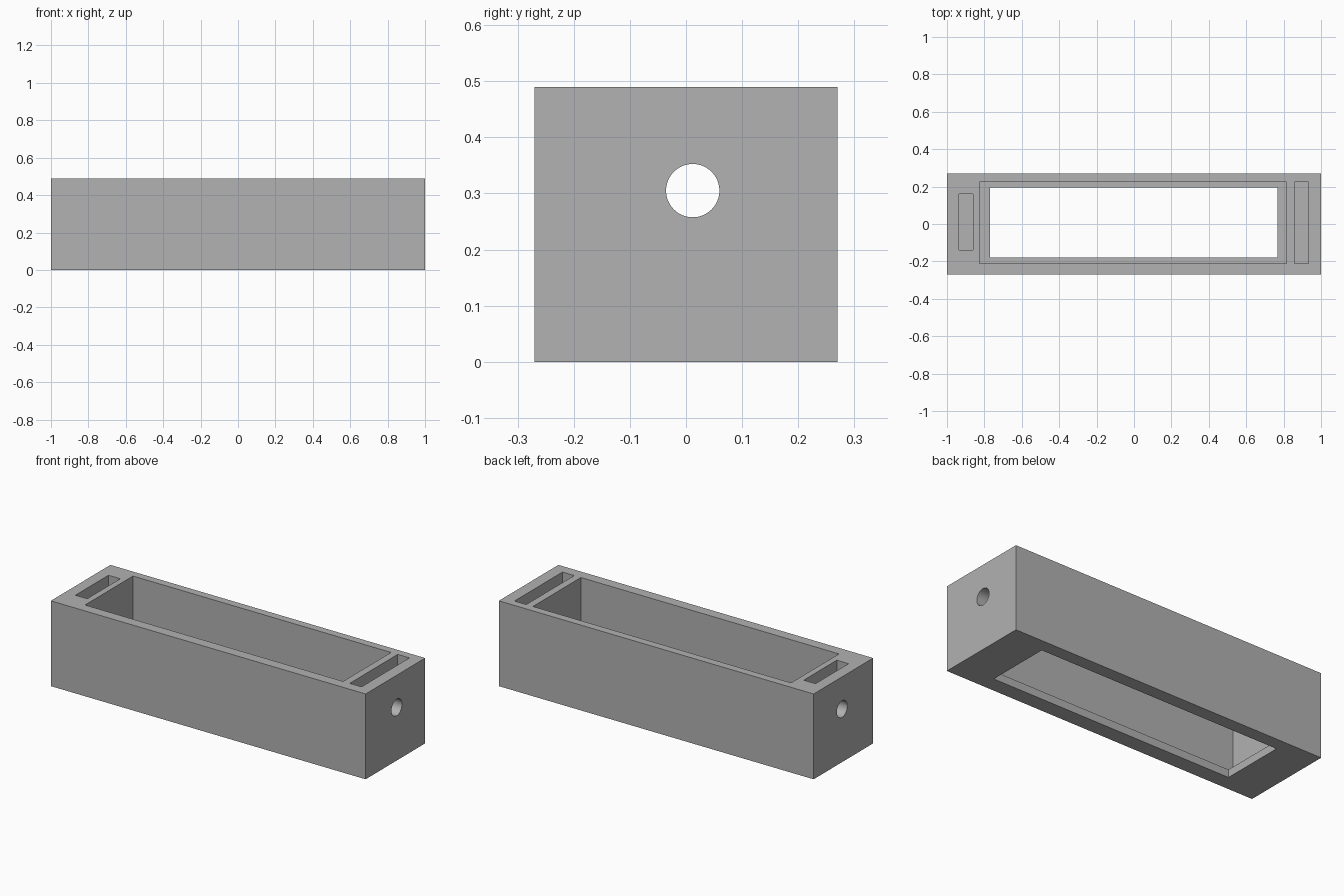
import bpy
import math

cube = bpy.data.objects.get("Cube")
if cube:
    bpy.data.objects.remove(cube, do_unlink=True)

# Single grey material
grey = bpy.data.materials.new("plain grey")
grey.use_nodes = True
colour = (0.445, 0.445, 0.445, 1)
grey.diffuse_color = colour
grey.node_tree.nodes["Principled BSDF"].inputs["Base Color"].default_value = colour


def box(name, x, y, z):
    """Box spanning the given (low, high) ranges."""
    spans = (x, y, z)
    bpy.ops.mesh.primitive_cube_add(size=1, location=[(a + b) / 2 for a, b in spans])
    obj = bpy.context.object
    obj.name = name
    obj.scale = [b - a for a, b in spans]
    bpy.ops.object.transform_apply(location=True, rotation=True, scale=True)
    obj.data.materials.append(grey)
    return obj


height = 0.49
above = height + 0.1
housing = box("housing", (-1, 1), (-0.27, 0.27), (0, height))

# Main cavity, bottom opening that leaves a lip, and the two end slots
cutters = [
    box("cavity_cutter", (-0.825, 0.815), (-0.21, 0.225), (0.045, above)),
    box("opening_cutter", (-0.77, 0.768), (-0.18, 0.195), (-0.1, 0.2)),
    box("right_slot_cutter", (-0.935, -0.86), (-0.14, 0.16), (0.155, above)),
    box("left_slot_cutter", (0.857, 0.932), (-0.21, 0.225), (0.09, above)),
]

# Round hole running lengthwise through both ends
bpy.ops.mesh.primitive_cylinder_add(vertices=64, radius=0.0475, depth=2.4,
                                    location=(0, 0.012, 0.305),
                                    rotation=(0, math.pi / 2, 0))
hole = bpy.context.object
hole.name = "hole_cutter"
hole.data.materials.append(grey)
cutters.append(hole)

# Cut each shape out of the housing
bpy.ops.object.select_all(action="DESELECT")
bpy.context.view_layer.objects.active = housing
housing.select_set(True)
for cutter in cutters:
    cut = housing.modifiers.new(cutter.name, "BOOLEAN")
    cut.operation = "DIFFERENCE"
    cut.solver = "EXACT"
    cut.object = cutter
    bpy.ops.object.modifier_apply(modifier=cut.name)
    bpy.data.objects.remove(cutter, do_unlink=True)

bpy.ops.object.shade_smooth_by_angle(angle=math.radians(30))
